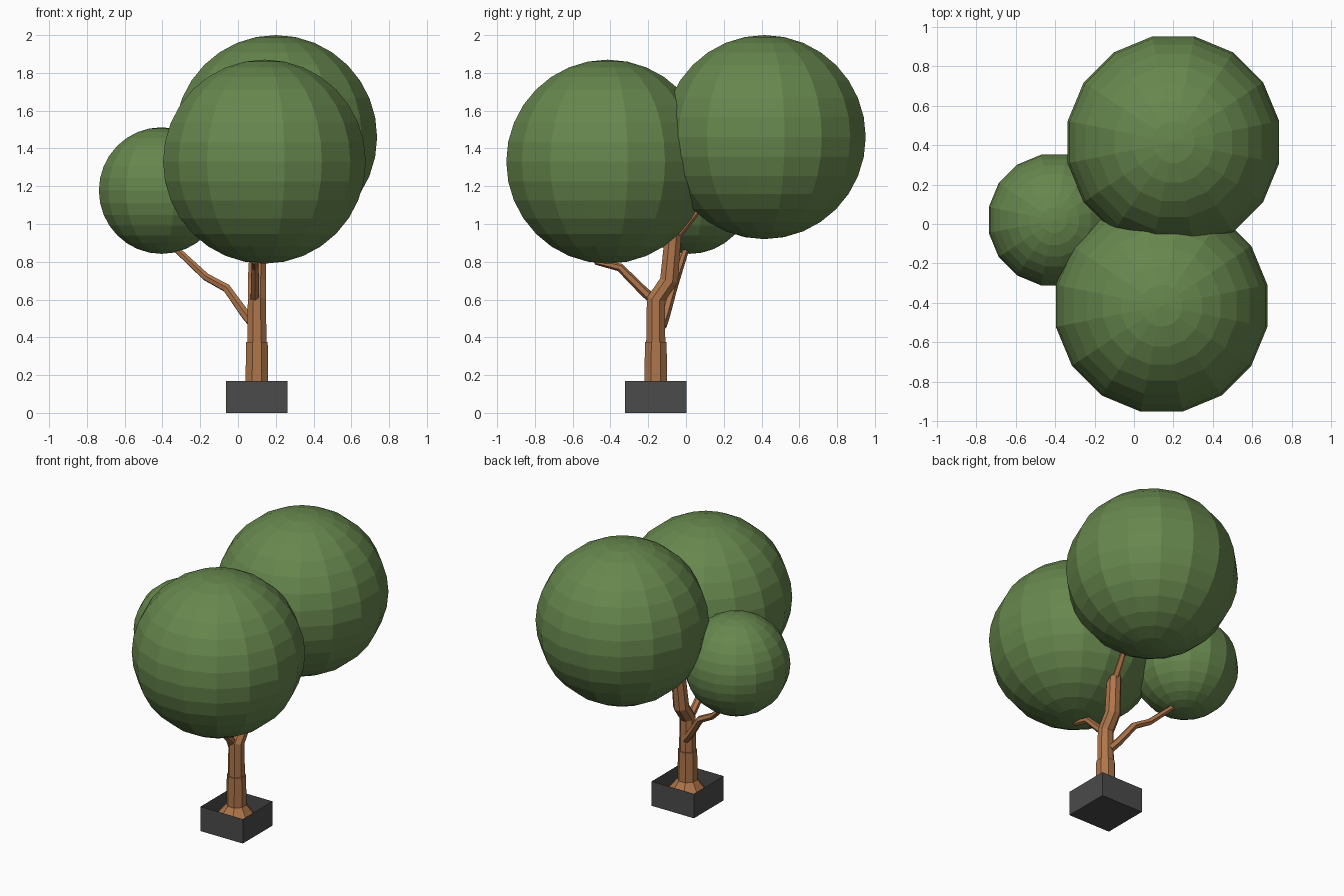
import bpy
import bmesh
import math
from mathutils import Vector, Matrix

cube = bpy.data.objects.get("Cube")
if cube:
    bpy.data.objects.remove(cube, do_unlink=True)


def make_material(name, rgb):
    mat = bpy.data.materials.new(name)
    mat.use_nodes = True
    color = (*rgb, 1)
    mat.diffuse_color = color
    mat.node_tree.nodes["Principled BSDF"].inputs["Base Color"].default_value = color
    return mat


leaf = make_material("leaf green", (0.135, 0.242, 0.075))
bark = make_material("bark brown", (0.43, 0.18, 0.07))
pot = make_material("planter grey", (0.07, 0.07, 0.07))


def add_object(name, bm, mat):
    mesh = bpy.data.meshes.new(name)
    bm.to_mesh(mesh)
    bm.free()
    mesh.materials.append(mat)
    obj = bpy.data.objects.new(name, mesh)
    bpy.context.collection.objects.link(obj)
    return obj


def tube(name, path, radii, sides):
    """Faceted tube through the path points, one radius per point."""
    bm = bmesh.new()
    points = [Vector(p) for p in path]
    up = Vector((0, 0, 1))
    rings = []
    for i, (point, radius) in enumerate(zip(points, radii)):
        before, after = points[max(i - 1, 0)], points[min(i + 1, len(points) - 1)]
        turn = up.rotation_difference(after - before)
        ring = []
        for s in range(sides):
            a = math.tau * (s + 0.5) / sides
            offset = Vector((math.cos(a), math.sin(a), 0)) * radius
            ring.append(bm.verts.new(point + turn @ offset))
        rings.append(ring)
    for low, high in zip(rings, rings[1:]):
        for s in range(sides):
            t = (s + 1) % sides
            bm.faces.new((low[s], low[t], high[t], high[s]))
    bm.faces.new(rings[0][::-1])
    bm.faces.new(rings[-1])
    add_object(name, bm, bark)


def foliage(name, center, width, height):
    """Faceted ball of leaves."""
    bm = bmesh.new()
    bmesh.ops.create_uvsphere(bm, u_segments=16, v_segments=16, radius=1)
    place = (Matrix.Translation(center) @ Matrix.Rotation(math.pi / 16, 4, 'Z')
             @ Matrix.Diagonal((width, width, height, 1)))
    bm.transform(place)
    add_object(name, bm, leaf)


# Open planter box
tx, ty = 0.10, -0.16
bm = bmesh.new()
bmesh.ops.create_cube(bm, size=1)
bm.transform(Matrix.Translation((tx, ty, 0.085)) @ Matrix.Diagonal((0.325, 0.325, 0.17, 1)))
lid = [f for f in bm.faces if f.normal.z > 0.5]
bmesh.ops.delete(bm, geom=lid, context='FACES_ONLY')
add_object("planter", bm, pot)

# Trunk with flared foot, and the thinner bent stem above it
tube("trunk_base", [(tx, ty, z) for z in (0.02, 0.10, 0.17, 0.375)],
     (0.15, 0.12, 0.065, 0.062), 8)
tube("trunk_stem", [(tx, ty, 0.36), (tx, ty, 0.60), (tx, -0.09, 0.70), (tx + 0.01, -0.065, 0.98)],
     (0.055, 0.052, 0.052, 0.046), 8)

# Branches reaching into the foliage
tube("back_branch", [(0.11, -0.07, 0.92), (0.13, 0.03, 1.04), (0.16, 0.16, 1.20)],
     (0.03, 0.024, 0.018), 6)
tube("front_branch", [(0.09, -0.15, 0.58), (0.09, -0.22, 0.64), (0.09, -0.35, 0.77),
                      (0.09, -0.47, 0.80), (0.10, -0.52, 0.86)],
     (0.028, 0.025, 0.022, 0.018, 0.014), 6)
tube("right_branch", [(0.09, -0.13, 0.46), (0.04, -0.11, 0.52), (-0.06, -0.07, 0.66),
                      (-0.17, -0.05, 0.72), (-0.33, 0.0, 0.87), (-0.38, 0.02, 0.95)],
     (0.028, 0.027, 0.024, 0.022, 0.018, 0.016), 6)

# Foliage balls
foliage("back_foliage", (0.20, 0.415, 1.46), 0.547, 0.54)
foliage("front_foliage", (0.14, -0.415, 1.33), 0.547, 0.54)
foliage("right_foliage", (-0.405, 0.02, 1.177), 0.338, 0.335)
